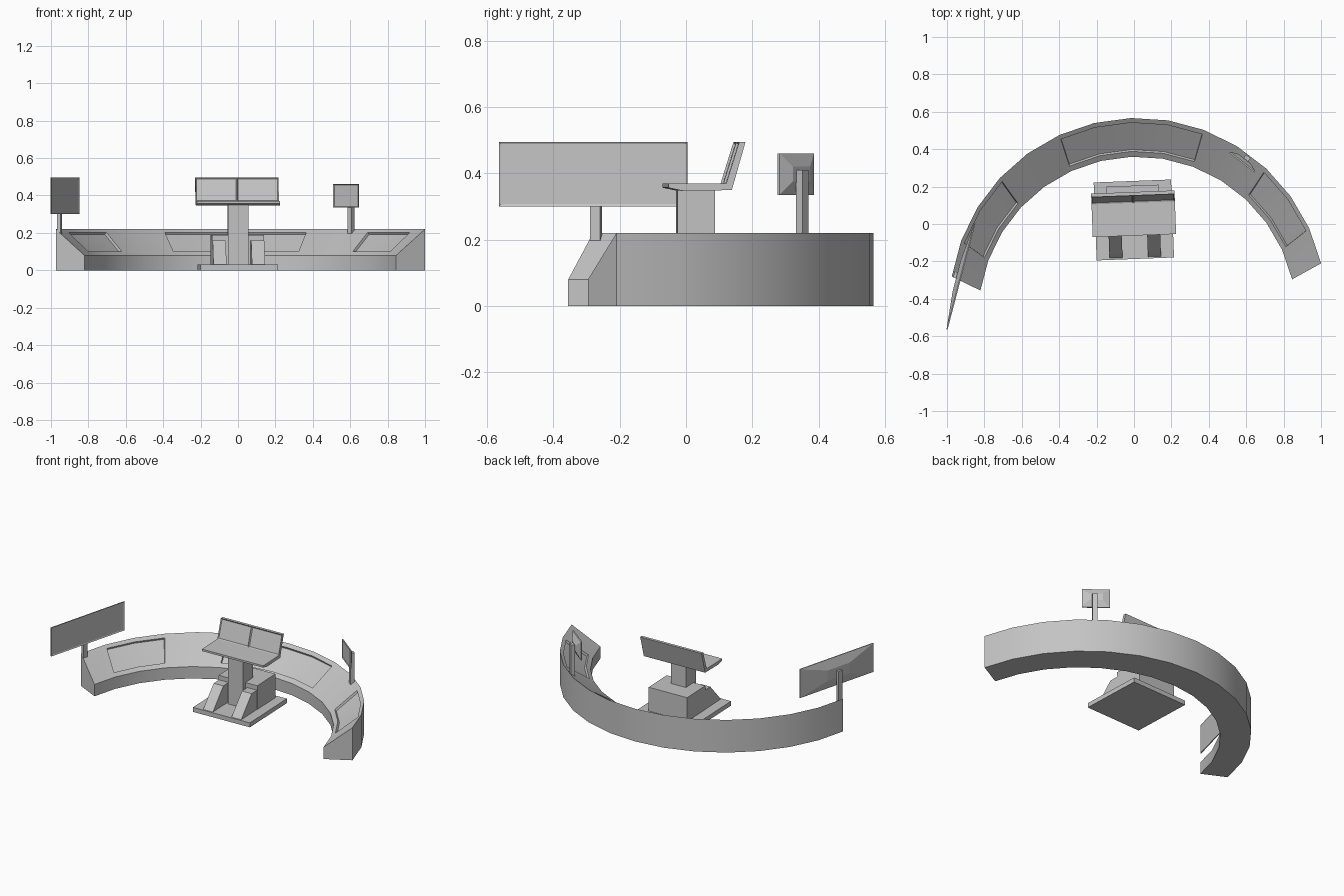
import bpy, bmesh, math
from mathutils import Vector, Matrix

cube = bpy.data.objects.get("Cube")
if cube:
    bpy.data.objects.remove(cube, do_unlink=True)

grey = bpy.data.materials.new("plain grey")
grey.use_nodes = True
grey.diffuse_color = (0.55, 0.55, 0.55, 1)
grey.node_tree.nodes["Principled BSDF"].inputs["Base Color"].default_value = (0.55, 0.55, 0.55, 1)

TURN = math.radians(2.2)  # the desk stands slightly turned


def finish(bm, name, loc=(0, 0, 0), rot=0.0):
    bmesh.ops.recalc_face_normals(bm, faces=bm.faces)
    mesh = bpy.data.meshes.new(name)
    bm.to_mesh(mesh)
    bm.free()
    mesh.materials.append(grey)
    ob = bpy.data.objects.new(name, mesh)
    ob.location = loc
    ob.rotation_euler.z = rot
    bpy.context.collection.objects.link(ob)
    return ob


def prism(profile, x0, x1):
    """Extrude a (y, z) profile along x."""
    bm = bmesh.new()
    face = bm.faces.new([bm.verts.new((x0, y, z)) for y, z in profile])
    new = bmesh.ops.extrude_face_region(bm, geom=[face])["geom"]
    moved = [g for g in new if isinstance(g, bmesh.types.BMVert)]
    bmesh.ops.translate(bm, vec=(x1 - x0, 0, 0), verts=moved)
    bmesh.ops.recalc_face_normals(bm, faces=bm.faces)
    return bm


def box(name, x0, x1, y0, y1, z0, z1, loc=(0, 0, 0), rot=0.0):
    bm = prism([(y0, z0), (y1, z0), (y1, z1), (y0, z1)], x0, x1)
    return finish(bm, name, loc, rot)


# Curved counter: sloped top, the inner arc has its own centre
SEGS = 14
bm = bmesh.new()
rings = []
for k in range(SEGS + 1):
    a = math.radians(13.2 + 157.7 * k / SEGS)
    d = Vector((math.cos(a), math.sin(a), 0))
    outer = Vector((0.02, -0.44, 0)) + d * 1.007
    inner = Vector((0.018, -0.49, 0)) + d * 0.85
    high, low = outer + Vector((0, 0, 0.22)), inner + Vector((0, 0, 0.08))
    section = [outer, high, high.lerp(low, 0.12), high.lerp(low, 0.86), low, inner]
    rings.append([bm.verts.new(p) for p in section])
slope = []
for r, s in zip(rings, rings[1:]):
    for i in range(6):
        j = (i + 1) % 6
        f = bm.faces.new((r[i], r[j], s[j], s[i]))
        if i == 2:
            slope.append(f)
bm.faces.new(rings[0])
bm.faces.new(rings[-1][::-1])
bmesh.ops.recalc_face_normals(bm, faces=bm.faces)
# Recessed work panels: left, centre, right
for first, last in ((1, 3), (5, 9), (11, 13)):
    bmesh.ops.inset_region(bm, faces=slope[first:last], thickness=0.002,
                           depth=-0.014, use_even_offset=True)
counter = finish(bm, "curved_counter")
bpy.ops.object.select_all(action='DESELECT')
counter.select_set(True)
bpy.context.view_layer.objects.active = counter
bpy.ops.object.shade_smooth_by_angle(angle=math.radians(25))


# Wall screens: thin rim, sunken front, tapered back, post behind
def screen(name, centre, rot, w, h, rim, margin, back, taper):
    bm = bmesh.new()
    bmesh.ops.create_cube(bm, size=1, matrix=Matrix.Diagonal((w, rim, h, 1)))
    front = min(bm.faces, key=lambda f: f.normal.y)
    rear = max(bm.faces, key=lambda f: f.normal.y)
    bmesh.ops.inset_individual(bm, faces=[front], thickness=margin, depth=-rim * 0.5)
    shell = bmesh.ops.extrude_discrete_faces(bm, faces=[rear])["faces"][0]
    for v in shell.verts:
        v.co = (v.co.x * taper[0], v.co.y + back, v.co.z * taper[1])
    finish(bm, name, centre, rot)


screen("large_screen", (-0.925, -0.28, 0.398), math.radians(75.3),
       0.588, 0.194, 0.006, 0.009, 0.02, (0.3, 0.36))
screen("small_screen", (0.578, 0.331, 0.398), math.radians(-37.8),
       0.17, 0.125, 0.008, 0.007, 0.018, (0.5, 0.36))
box("large_screen_post", -0.016, 0.016, -0.009, 0.009, 0.19, 0.41,
    (-0.954, -0.272, 0), math.radians(75.3))
box("small_screen_post", -0.015, 0.015, -0.013, 0.013, 0.19, 0.41,
    (0.604, 0.351, 0), math.radians(-37.8))

# Desk foot: plate, rear block, two front ramps, column
box("base_plate", -0.207, 0.207, -0.187, 0.23, 0, 0.03, rot=TURN)
box("rear_block", -0.14, 0.14, 0, 0.205, 0.03, 0.19, rot=TURN)
for name, side in (("left_ramp", 1), ("right_ramp", -1)):
    ramp = [(-0.178, 0.03), (-0.165, 0.045), (-0.06, 0.16), (0, 0.16), (0, 0.03)]
    lo, hi = sorted((side * 0.068, side * 0.138))
    finish(prism(ramp, lo, hi), name, rot=TURN)
box("column", -0.054, 0.054, -0.028, 0.085, 0.03, 0.352, rot=TURN)

# Desk top: shelf and leaning back in one profile, with two sunken displays
desk = [(-0.062, 0.37), (-0.062, 0.357), (-0.015, 0.347), (0.13, 0.35),
        (0.171, 0.495), (0.152, 0.495), (0.113, 0.37)]
bm = prism(desk, -0.223, 0.223)
bmesh.ops.bisect_plane(bm, geom=bm.verts[:] + bm.edges[:] + bm.faces[:],
                       plane_co=(0, 0, 0), plane_no=(1, 0, 0))
displays = [f for f in bm.faces
            if f.normal.y < -0.8 and f.calc_center_median().z > 0.4]
bmesh.ops.inset_individual(bm, faces=displays, thickness=0.008, depth=-0.007)
finish(bm, "desk_top", rot=TURN)
